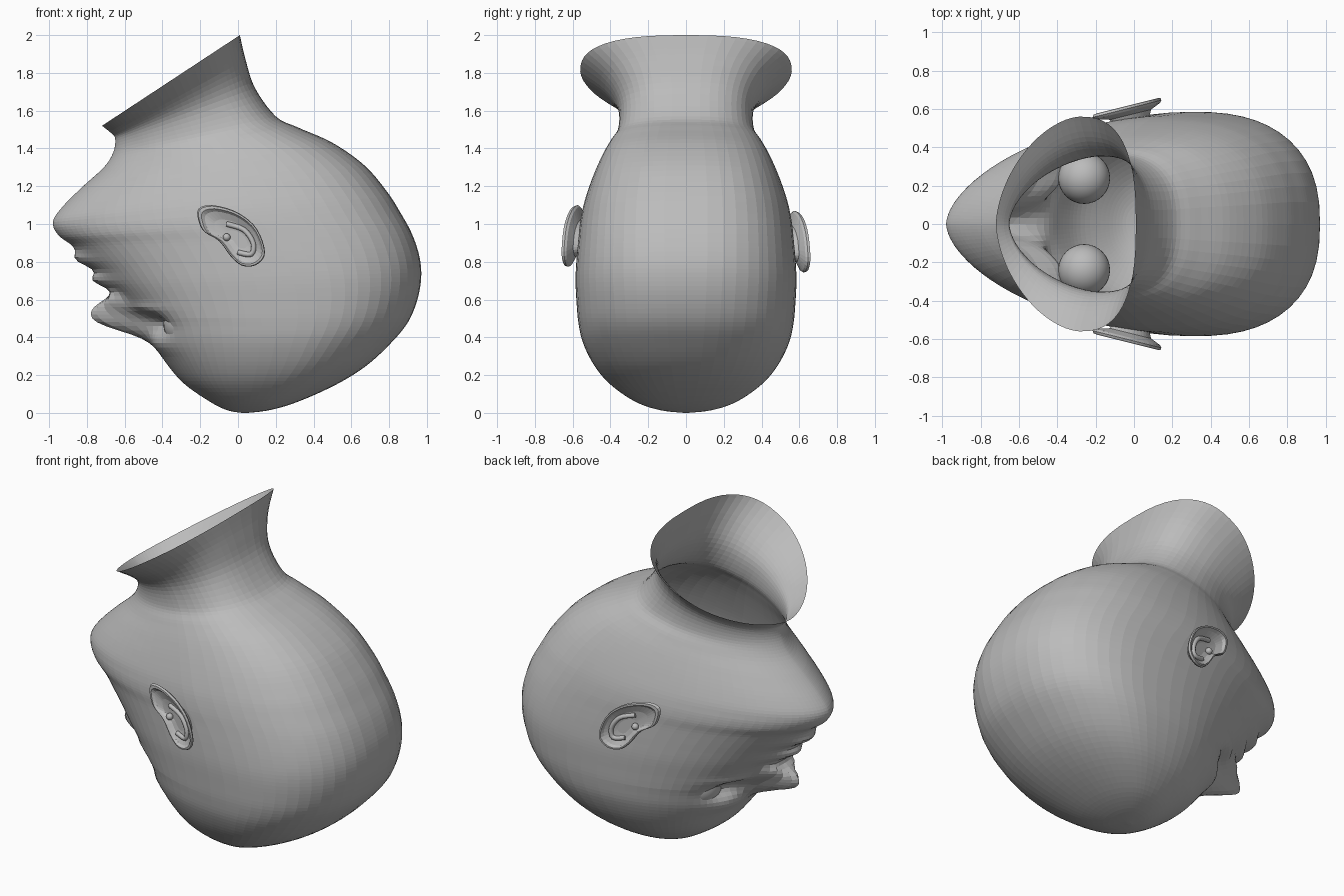
import bpy
import bmesh
import math
from mathutils import Vector

cube = bpy.data.objects.get("Cube")
if cube:
    bpy.data.objects.remove(cube, do_unlink=True)

SEGMENTS = 72      # points around each head section
SUBSTEPS = 5       # sections between two key sections
WIDEST = 0.6       # where a section is widest, from front to back

clay = bpy.data.materials.new("grey clay")
clay.use_nodes = True
colour = (0.5, 0.5, 0.5, 1)
clay.diffuse_color = colour
clay.node_tree.nodes["Principled BSDF"].inputs["Base Color"].default_value = colour


def add_object(name, data):
    """Link object data to the scene in the single material."""
    obj = bpy.data.objects.new(name, data)
    bpy.context.collection.objects.link(obj)
    data.materials.append(clay)
    return obj


def loft(name, rings, cap_start=False, cap_end=False):
    """Join closed rings of equal length into one skin."""
    bm = bmesh.new()
    loops = [[bm.verts.new(point) for point in ring] for ring in rings]
    for lower, upper in zip(loops, loops[1:]):
        for i in range(len(lower)):
            j = (i + 1) % len(lower)
            bm.faces.new((lower[i], lower[j], upper[j], upper[i]))
    if cap_start:
        bm.faces.new(loops[0])
    if cap_end:
        bm.faces.new(loops[-1])
    bmesh.ops.recalc_face_normals(bm, faces=bm.faces)
    mesh = bpy.data.meshes.new(name)
    bm.to_mesh(mesh)
    bm.free()
    return add_object(name, mesh)


def spline(rows, steps, closed=False):
    """Catmull-Rom interpolation of rows of numbers."""
    count = len(rows)

    def row(i):
        return rows[i % count] if closed else rows[max(0, min(count - 1, i))]

    result = []
    for i in range(count if closed else count - 1):
        for s in range(steps):
            t = s / steps
            result.append([
                b + 0.5 * t * (c - a + t * (2*a - 5*b + 4*c - d + t * (3*(b - c) + d - a)))
                for a, b, c, d in zip(row(i - 1), row(i), row(i + 1), row(i + 2))])
    if not closed:
        result.append(list(rows[-1]))
    return result


# Head sections from crown to neck rim: front x, front z, back x, back z, half width
head_keys = [
    (0.02, 0, 0.05, 0, 0.01),
    (-0.06, 0.015, 0.17, 0.015, 0.14),
    (-0.15, 0.06, 0.32, 0.06, 0.27),
    (-0.28, 0.15, 0.52, 0.15, 0.4),
    (-0.37, 0.25, 0.68, 0.25, 0.485),
    (-0.45, 0.37, 0.81, 0.37, 0.545),
    (-0.51, 0.48, 0.9, 0.48, 0.57),
    (-0.59, 0.58, 0.95, 0.6, 0.58),
    (-0.68, 0.68, 0.97, 0.72, 0.585),
    (-0.77, 0.78, 0.96, 0.83, 0.58),
    (-0.87, 0.88, 0.92, 0.95, 0.57),
    (-0.95, 0.94, 0.86, 1.06, 0.56),
    (-0.98, 1.01, 0.79, 1.17, 0.54),
    (-0.93, 1.09, 0.67, 1.31, 0.5),
    (-0.82, 1.2, 0.5, 1.43, 0.45),
    (-0.71, 1.3, 0.32, 1.51, 0.4),
    (-0.66, 1.38, 0.2, 1.57, 0.36),
    (-0.65, 1.45, 0.09, 1.72, 0.36),
    (-0.67, 1.48, 0.04, 1.87, 0.43),
    (-0.72, 1.52, 0.01, 2, 0.56),
]

# Face relief: y, z, spread in y, spread in z, height
relief = [
    (0, 0.48, 0.055, 0.05, 0.21),        # nose ridge
    (0, 0.56, 0.075, 0.045, 0.13),       # nose tip
    (0.09, 0.6, 0.03, 0.03, 0.04),       # nostril wing
    (0, 0.7, 0.1, 0.028, 0.07),          # upper lip
    (0, 0.81, 0.1, 0.03, 0.06),          # lower lip
    (0.2, 0.36, 0.09, 0.035, 0.02),      # brow
    (0.22, 0.475, 0.07, 0.04, -0.07),    # eye socket
    (0.24, 0.55, 0.08, 0.02, 0.02),      # lower lid
]


def face_height(y, z):
    total = 0
    for cy, cz, sy, sz, height in relief:
        across = (abs(y) - cy) / sy
        total += height * math.exp(-(across ** 2 + ((z - cz) / sz) ** 2) / 2)
    return total


def head_section(front_x, front_z, back_x, back_z, half_width):
    """Oval ring: blunt at the forehead, pointed at the chin, square at the nape."""
    blunt = 2.2 - 0.5 * min(1, max(0, 2 * front_z - 1))
    square = 2.1 + 0.5 * min(1, front_z)
    ring = []
    for i in range(SEGMENTS):
        u = math.tau * i / SEGMENTS
        angle = u - 0.5 * math.sin(u)     # finer spacing on the face
        c, s = math.cos(angle), math.sin(angle)
        power = 2 / (blunt if c > 0 else square)
        reach = abs(c) ** power
        t = WIDEST * (1 - reach) if c > 0 else WIDEST + (1 - WIDEST) * reach
        y = math.copysign(half_width * abs(s) ** power, s)
        x = front_x + t * (back_x - front_x)
        z = front_z + t * (back_z - front_z)
        if c > 0:
            x -= face_height(y, z) * min(1, 3 * c)
        ring.append((x, y, z))
    return ring


# Skull, face and open neck
loft("head", [head_section(*key) for key in spline(head_keys, SUBSTEPS)], cap_start=True)

# Ear outline in x and z, lobe first
ear_outline = spline([
    (-0.21, 1.08), (-0.14, 1.1), (-0.02, 1.07), (0.08, 1), (0.13, 0.91),
    (0.14, 0.83), (0.09, 0.78), (0.02, 0.78), (-0.04, 0.83),
    (-0.1, 0.91), (-0.18, 0.96), (-0.21, 1.02)], 3, closed=True)
ear_centre = Vector((0.01, 0.91))

# Ear rings: scale, outward offset
ear_rings = [(0.5, -0.08), (0.6, -0.035), (0.95, -0.012), (1, 0), (0.97, 0.014),
             (0.9, 0.015), (0.82, 0), (0.6, -0.015), (0.3, -0.022)]


def ear_point(side, x, z, offset):
    """Place a point on the flared ear plane; the left ear sits a little lower."""
    return (x, side * (0.56 + 0.25 * (x + 0.2) + offset), z - 0.015 * (side + 1))


def ear_ring(side, scale, offset):
    ring = []
    for point in ear_outline:
        x, z = ear_centre + (Vector(point) - ear_centre) * scale
        ring.append(ear_point(side, x, z, offset))
    return ring


def ridge(name, points, radius):
    """Rounded cord through the points."""
    curve = bpy.data.curves.new(name, "CURVE")
    curve.dimensions = "3D"
    curve.bevel_depth = radius
    curve.bevel_resolution = 2
    curve.use_fill_caps = True
    line = curve.splines.new("POLY")
    line.points.add(len(points) - 1)
    for target, point in zip(line.points, points):
        target.co = (*point, 1)
    add_object(name, curve)


def ball(name, centre, radius):
    bm = bmesh.new()
    bmesh.ops.create_uvsphere(bm, u_segments=32, v_segments=20, radius=radius)
    for face in bm.faces:
        face.smooth = True
    mesh = bpy.data.meshes.new(name)
    bm.to_mesh(mesh)
    bm.free()
    add_object(name, mesh).location = centre


for label, side in (("left", 1), ("right", -1)):
    # Ear shell, inner fold and the small flap at its front
    loft(label + "_ear", [ear_ring(side, *ring) for ring in ear_rings],
         cap_start=True, cap_end=True)
    fold = spline([(-0.06, 1), (0.03, 0.97), (0.08, 0.9), (0.07, 0.84), (0, 0.85)], 4)
    ridge(label + "_ear_fold", [ear_point(side, x, z, -0.012) for x, z in fold], 0.014)
    ball(label + "_ear_flap", ear_point(side, -0.06, 0.93, -0.01), 0.02)
    # Eyeball set in its socket
    ball(label + "_eyeball", (-0.26, side * 0.24, 0.475), 0.135)
